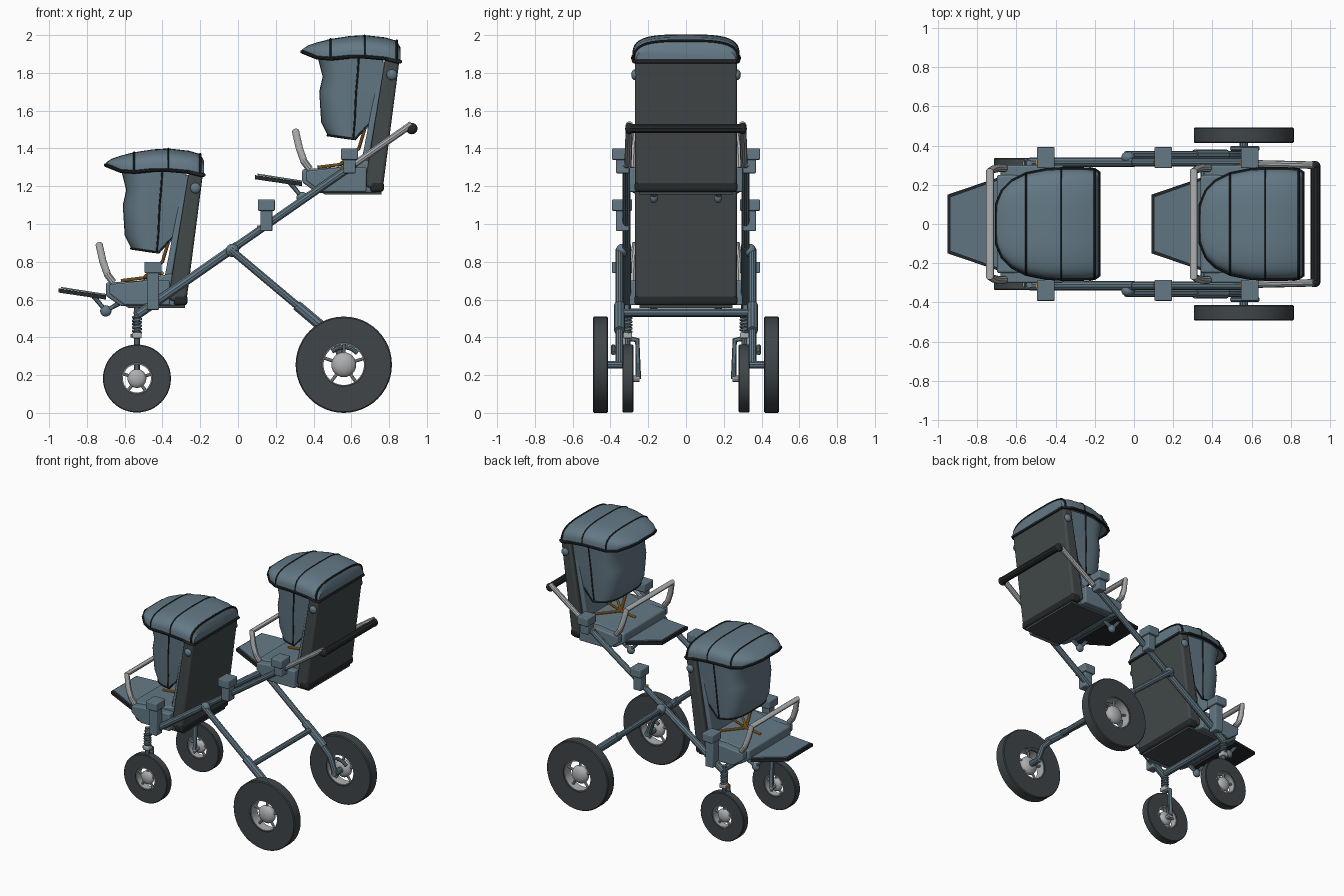
import bpy, bmesh, math
from mathutils import Vector

if "Cube" in bpy.data.objects:
    bpy.data.objects.remove(bpy.data.objects["Cube"])


def material(name, rgb, rough=0.6):
    m = bpy.data.materials.new(name)
    m.use_nodes = True
    m.diffuse_color = (*rgb, 1)
    b = m.node_tree.nodes["Principled BSDF"]
    b.inputs["Base Color"].default_value = (*rgb, 1)
    b.inputs["Roughness"].default_value = rough
    return m


BLUE = material("slate_blue", (0.125, 0.19, 0.235))
DARK = material("charcoal_fabric", (0.055, 0.065, 0.068))
RUBBER = material("tyre_rubber", (0.05, 0.06, 0.065))
BLACK = material("black_trim", (0.018, 0.021, 0.023))
METAL = material("light_metal", (0.42, 0.43, 0.44))
ORANGE = material("orange_strap", (0.55, 0.24, 0.04))
parts = []


def add(name, mesh, *mats):
    ob = bpy.data.objects.new(name, mesh)
    bpy.context.collection.objects.link(ob)
    mesh.materials.clear()
    for m in mats:
        mesh.materials.append(m)
    parts.append(ob)
    return ob


def loft(name, rings, mat, caps=(True, True), closed=True):
    """Skin a list of equally long point rings."""
    bm = bmesh.new()
    rows = [[bm.verts.new(p) for p in r] for r in rings]
    n = len(rows[0])
    for a, b in zip(rows, rows[1:]):
        for i in range(n if closed else n - 1):
            j = (i + 1) % n
            bm.faces.new((a[i], a[j], b[j], b[i]))
    for cap, row in zip(caps, (rows[0], rows[-1])):
        if cap:
            bm.faces.new(row)
    bmesh.ops.recalc_face_normals(bm, faces=bm.faces)
    me = bpy.data.meshes.new(name)
    bm.to_mesh(me)
    bm.free()
    return add(name, me, mat)


def prism(name, profile, y0, y1, mat, bevel=0.0):
    """Extrude a side profile of (x, z) points across y."""
    ob = loft(name, [[(x, y, z) for x, z in profile] for y in (y0, y1)], mat)
    if bevel:
        mod = ob.modifiers.new("soft_edges", "BEVEL")
        mod.width, mod.segments = bevel, 3
    return ob


def box(name, x0, x1, y0, y1, z0, z1, mat, bevel=0.006):
    return prism(name, [(x0, z0), (x1, z0), (x1, z1), (x0, z1)], y0, y1, mat, bevel)


def tube(name, pts, r, mat, smooth=False, cyclic=False):
    """Round bar along a path."""
    cu = bpy.data.curves.new(name, "CURVE")
    cu.dimensions, cu.bevel_depth, cu.bevel_resolution = "3D", r, 3
    cu.use_fill_caps = True
    sp = cu.splines.new("BEZIER" if smooth else "POLY")
    store = sp.bezier_points if smooth else sp.points
    store.add(len(pts) - 1)
    for p, co in zip(store, pts):
        if smooth:
            p.co = co
            p.handle_left_type = p.handle_right_type = "AUTO"
        else:
            p.co = (*co, 1)
    sp.use_cyclic_u = cyclic
    tmp = bpy.data.objects.new(name, cu)
    me = bpy.data.meshes.new_from_object(tmp)
    bpy.data.objects.remove(tmp)
    return add(name, me, mat)


def ball(name, c, size, mat):
    bm = bmesh.new()
    bmesh.ops.create_uvsphere(bm, u_segments=20, v_segments=12, radius=1)
    bmesh.ops.scale(bm, vec=size, verts=bm.verts)
    bmesh.ops.translate(bm, vec=c, verts=bm.verts)
    me = bpy.data.meshes.new(name)
    bm.to_mesh(me)
    bm.free()
    return add(name, me, mat)


def ring(name, c, ri, ro, h, mat):
    """Wheel ring around the y axis."""
    e = h * 0.15
    prof = [(ri, -h), (ro - e, -h), (ro, e - h), (ro, h - e), (ro - e, h), (ri, h)]
    turns = [i * math.tau / 48 for i in range(49)]
    ob = loft(name, [[(c[0] + r * math.cos(a), c[1] + y, c[2] + r * math.sin(a))
                      for r, y in prof] for a in turns], mat, (False, False))
    bm = bmesh.new()
    bm.from_mesh(ob.data)
    bmesh.ops.remove_doubles(bm, verts=bm.verts, dist=1e-5)
    bmesh.ops.recalc_face_normals(bm, faces=bm.faces)
    bm.to_mesh(ob.data)
    bm.free()


def wheel(name, c, r, h, ri, hub):
    c = Vector(c)
    ring(name + "_tyre", c, ri, r, h, RUBBER)
    ring(name + "_rim", c, ri - 0.008, ri + 0.002, h * 0.9, METAL)
    ball(name + "_hub", c, (hub, h * 0.95, hub), METAL)
    for k in range(5):
        a = k * math.tau / 5 + 0.3
        d = Vector((math.cos(a), 0, math.sin(a)))
        tube(f"{name}_spoke_{k}", [c + d * hub * 0.7, c + d * ri], 0.009, METAL)


def spow(v, p):
    return math.copysign(abs(v) ** p, v)


# ---- Seat unit, built once and copied ----
ARC = [math.pi * i / 24 for i in range(25)]

# Canopy: stations of (x, half width, edge height, crown height)
stations = [(-.70, .10, 1.312, 1.325), (-.67, .17, 1.30, 1.345), (-.62, .22, 1.28, 1.362),
            (-.55, .255, 1.275, 1.38), (-.45, .275, 1.285, 1.395), (-.37, .28, 1.285, 1.4),
            (-.26, .28, 1.275, 1.388), (-.2, .275, 1.26, 1.37), (-.18, .262, 1.26, 1.335)]


def arch(x, w, e, t, grow=0.0):
    return [(x, (w + grow) * spow(math.cos(a), .6),
             e + (t - e + grow) * spow(math.sin(a), .6)) for a in ARC]


loft("canopy", [arch(*s) for s in stations], BLUE)
rim = [(x, w, e) for x, w, e, t in stations]
tube("canopy_hem", rim + [(x, -y, z) for x, y, z in reversed(rim)], .010, BLACK, cyclic=True)
tube("canopy_front_seam", arch(*stations[3]), .005, BLACK)
tube("canopy_middle_seam", arch(*stations[5]), .004, BLACK)
tube("canopy_rear_piping", arch(*stations[7]), .007, BLACK)

# Hood curtain hanging from the canopy, open underneath
curtain = [(1.29, -.62, .25), (1.18, -.592, .242), (1.10, -.61, .238),
           (.94, -.60, .226), (.87, -.565, .22)]
rows = []
for k, (z, f, w) in enumerate(curtain):
    back = -.27 - .13 * (1.29 - z)
    half = [(-.42 + (f + .42) * spow(math.sin(a), .6), w * spow(math.cos(a), .6), z) for a in ARC]
    row = [(back, w, z)] + half + [(back, -w, z)]
    if k == len(curtain) - 1:
        row = [(x, y, z - .15 * (x + .565) + (1.3 * (x + .42) if x > -.42 else 0)) for x, y, z in row]
    rows.append(row)
loft("hood_curtain", rows, BLUE, (False, False), closed=False)
tube("curtain_hem", rows[-1], .006, BLACK)
for s, side in ((1, "far"), (-1, "near")):
    tube(f"curtain_seam_{side}", [(-.40 - .03 * k / 4, s * c[2], c[0] - (.02 if k == 4 else 0))
                                  for k, c in enumerate(curtain)], .005, BLACK)

# Backrest and seat base
prism("backrest", [(-.37, .60), (-.275, .575), (-.185, 1.27), (-.26, 1.28)], -.27, .27, DARK, .015)
prism("backrest_pad", [(-.40, .66), (-.36, .66), (-.255, 1.26), (-.285, 1.26)], -.24, .24, BLUE, .01)
prism("seat_base", [(-.70, .69), (-.70, .62), (-.62, .565), (-.30, .565), (-.35, .74), (-.52, .70)],
      -.25, .25, BLUE, .012)
prism("seat_underside", [(-.60, .57), (-.58, .555), (-.28, .555), (-.28, .57)], -.245, .245, DARK)
box("base_bumper", -.34, -.268, -.272, .272, .57, .625, BLACK, .015)

# Footrest: tapered plate, dark below and blue on top
def foot_plan(lift, inset):
    return [(x, y, z + lift) for x, y, z in
            [(-.95 + inset, -.15 + inset, .655), (-.70, -.235 + inset, .618),
             (-.70, .235 - inset, .618), (-.95 + inset, .15 - inset, .655)]]


loft("footrest", [foot_plan(-.018, 0), foot_plan(.004, 0)], BLACK)
loft("footrest_pad", [foot_plan(.004, .012), foot_plan(.012, .012)], BLUE)

# Grab bar in front of the seat
arm = [(-.66, .285, .69), (-.69, .285, .73), (-.715, .28, .80), (-.735, .27, .89)]
tube("grab_bar", arm + [(x, -y, z) for x, y, z in reversed(arm)], .02, METAL)

for s, side in ((1, "far"), (-1, "near")):
    ball(f"recline_knob_{side}", (-.225, s * .272, 1.19), (.028, .018, .028), BLUE)
    tube(f"footrest_arm_{side}", [(-.77, s * .17, .625), (-.70, s * .17, .54), (-.63, s * .17, .58)], .014, BLUE)
    ball(f"footrest_joint_{side}", (-.70, s * .17, .54), (.03, .022, .03), BLUE)
    prism(f"seat_side_plate_{side}", [(-.68, .68), (-.68, .63), (-.60, .57), (-.36, .57), (-.36, .70), (-.5, .70)],
          s * .24, s * .30, BLUE, .008)
    tube(f"shoulder_strap_{side}", [(-.355, s * .09, .95), (-.40, s * .07, .80), (-.50, 0, .715)], .009, ORANGE)
    tube(f"waist_strap_{side}", [(-.40, s * .2, .74), (-.50, 0, .715)], .009, ORANGE)
tube("crotch_strap", [(-.50, 0, .715), (-.62, 0, .70)], .009, ORANGE)

# Second seat, higher and further back
for ob in list(parts):
    twin = ob.copy()
    twin.name = "rear_" + ob.name
    ob.name = "front_" + ob.name
    twin.location = (1.04, 0, .60)
    bpy.context.collection.objects.link(twin)
    parts.append(twin)


# ---- Chassis ----
def rail(x):
    return .52 + .695 * (x + .53)


for s, side in ((1, "far"), (-1, "near")):
    y = s * .315
    tube(f"lower_rail_{side}", [(-.53, y, rail(-.53)), (0, y, rail(0))], .024, BLUE)
    tube(f"upper_rail_{side}", [(-.05, y, rail(-.05)), (.62, y, rail(.62))], .021, BLUE)
    tube(f"handle_arm_{side}", [(.58, s * .308, rail(.58)), (.92, s * .30, rail(.92))], .019, METAL)
    ball(f"handle_end_{side}", (.92, s * .30, 1.505), (.03, .022, .03), BLACK)
    ball(f"fold_joint_{side}", (-.03, s * .34, .86), (.035, .03, .035), BLUE)
    # Seat adapters on the rail
    for k, x in enumerate((-.45, .15, .59)):
        z = rail(x)
        top = (.80, 1.13, 1.40)[k]
        box(f"adapter_post_{k}_{side}", x - .032, x + .032, s * .30, s * .37, z - .03, top - .05, BLUE)
        box(f"adapter_cap_{k}_{side}", x - .045, x + .045, s * .285, s * .392, top - .06, top, BLUE)
        box(f"adapter_button_{k}_{side}", x - .05, x - .02, s * .30, s * .325, z - .03, z, ORANGE, .003)
    # Rear leg with sleeve and axle
    y = s * .352
    tube(f"rear_leg_{side}", [(-.04, y, .865), (.40, y, .495), (.52, y, .37), (.56, y, .255)], .021, BLUE)
    tube(f"rear_leg_sleeve_{side}", [(.31, y, .57), (.47, y, .435)], .029, BLUE)
    tube(f"rear_axle_{side}", [(.56, s * .335, .255), (.56, s * .45, .255)], .022, BLUE)
    tube(f"brake_arc_{side}", [(.56 + .095 * math.cos(a), s * .385, .255 + .095 * math.sin(a))
                               for a in (.7, 1.1, 1.5, 1.9, 2.3)], .013, BLUE)
    wheel(f"rear_wheel_{side}", (.56, s * .453, .255), .255, .04, .115, .066)
    # Front suspension, fork and wheel
    y = s * .31
    tube(f"front_post_{side}", [(-.535, y, .56), (-.535, y, .36)], .016, BLUE)
    tube(f"front_spring_{side}", [(-.535 + .021 * math.cos(t * .7), y + .021 * math.sin(t * .7), .425 + t * .002)
                                  for t in range(46)], .007, BLUE)
    box(f"fork_collar_{side}", -.56, -.51, y - .025, y + .025, .395, .425, METAL)
    box(f"fork_button_{side}", -.57, -.55, y - .012, y + .012, .40, .418, ORANGE, .002)
    tube(f"fork_leg_{side}", [(-.535, y, .395), (-.535, s * .258, .385), (-.535, s * .252, .18)], .015, BLUE)
    tube(f"front_axle_{side}", [(-.535, s * .245, .18), (-.535, y, .18)], .018, METAL)
    wheel(f"front_wheel_{side}", (-.535, s * .308, .182), .18, .029, .082, .05)

# Cross bars and push handle
tube("front_cross_bar", [(-.53, -.32, .53), (-.53, .32, .53)], .024, BLUE)
tube("rear_cross_bar", [(.36, -.35, .53), (.36, .35, .53)], .02, BLUE)
tube("push_handle", [(.925, -.30, 1.505), (.925, .30, 1.505)], .025, BLACK)

# Smooth the rounded parts and keep the edges sharp
bpy.ops.object.select_all(action="DESELECT")
for ob in parts:
    ob.select_set(True)
bpy.context.view_layer.objects.active = parts[0]
bpy.ops.object.shade_smooth_by_angle(angle=math.radians(35))
